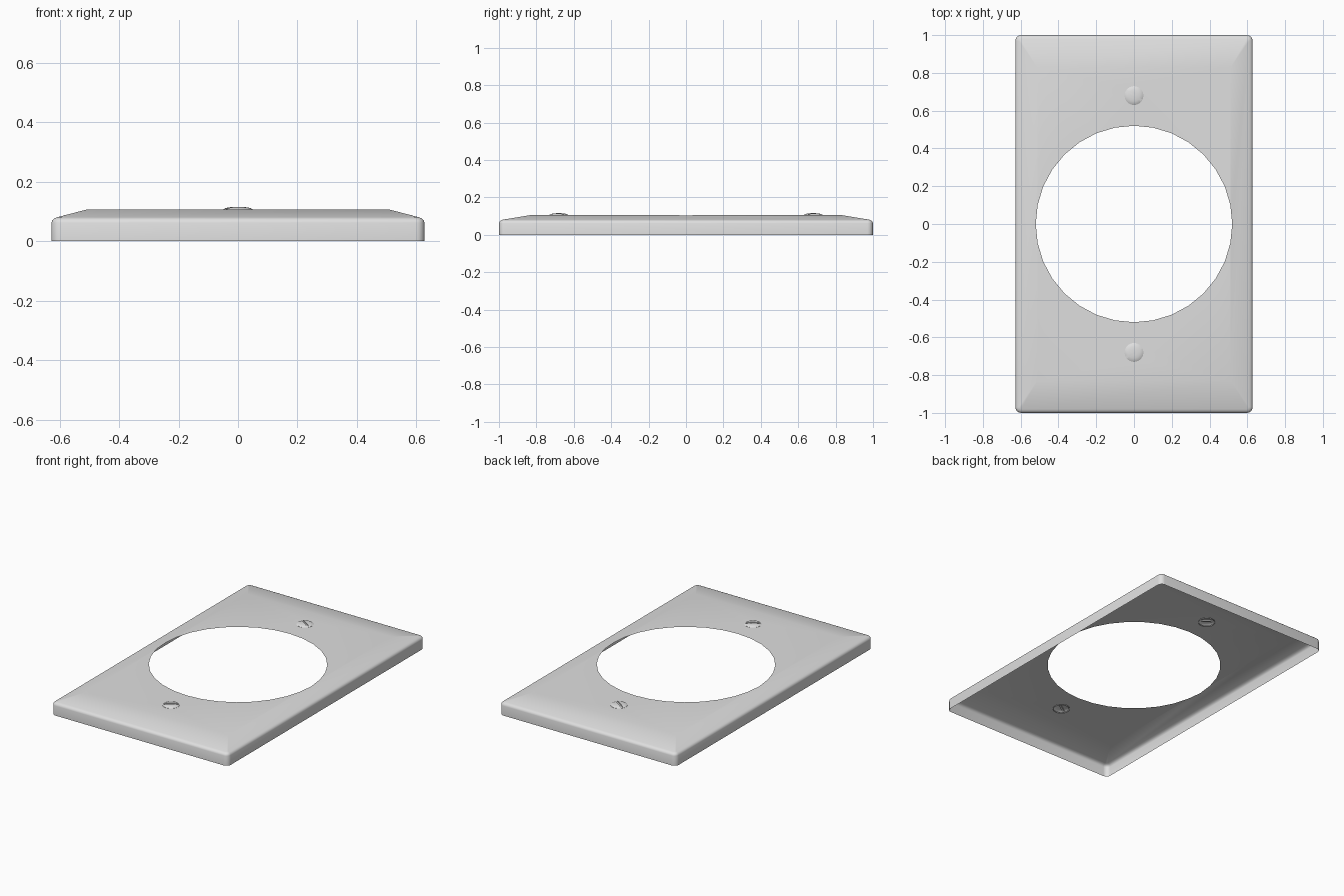
import bpy, bmesh, math
from mathutils import Matrix

if "Cube" in bpy.data.objects:
    bpy.data.objects.remove(bpy.data.objects["Cube"])

metal = bpy.data.materials.new("light_grey")
metal.diffuse_color = (0.74, 0.74, 0.74, 1)
metal.use_nodes = True
metal.node_tree.nodes["Principled BSDF"].inputs["Base Color"].default_value = metal.diffuse_color


def make_object(name, bm):
    bmesh.ops.recalc_face_normals(bm, faces=bm.faces)
    mesh = bpy.data.meshes.new(name)
    bm.to_mesh(mesh)
    bm.free()
    mesh.materials.append(metal)
    obj = bpy.data.objects.new(name, mesh)
    bpy.context.collection.objects.link(obj)
    return obj


def loft(name, rings):
    """Closed solid through a stack of equal-length rings."""
    bm = bmesh.new()
    loops = [[bm.verts.new(p) for p in ring] for ring in rings]
    for a, b in zip(loops, loops[1:]):
        for i in range(len(a)):
            j = (i + 1) % len(a)
            bm.faces.new((a[i], a[j], b[j], b[i]))
    bm.faces.new(loops[0][::-1])
    bm.faces.new(loops[-1])
    bmesh.ops.remove_doubles(bm, verts=bm.verts, dist=1e-5)
    return make_object(name, bm)


def rounded_rect(hx, hy, r, z, steps=4):
    pts = []
    for k, (sx, sy) in enumerate(((1, 1), (-1, 1), (-1, -1), (1, -1))):
        for i in range(steps + 1):
            a = math.pi / 2 * (k + i / steps)
            pts.append((sx * (hx - r) + r * math.cos(a),
                        sy * (hy - r) + r * math.sin(a), z))
    return pts


def circle(r, z, n, y=0):
    return [(r * math.cos(2 * math.pi * i / n),
             y + r * math.sin(2 * math.pi * i / n), z) for i in range(n)]


def cut(obj, cutter):
    mod = obj.modifiers.new("cut", 'BOOLEAN')
    mod.operation = 'DIFFERENCE'
    mod.solver = 'EXACT'
    mod.object = cutter
    bpy.context.view_layer.objects.active = obj
    bpy.ops.object.modifier_apply(modifier=mod.name)
    bpy.data.objects.remove(cutter)


def open_up(obj, unwanted):
    """Remove closing faces so only the thin sheet is left."""
    bm = bmesh.new()
    bm.from_mesh(obj.data)
    bm.normal_update()
    bmesh.ops.delete(bm, geom=[f for f in bm.faces if unwanted(f)], context='FACES')
    bm.to_mesh(obj.data)
    bm.free()


def smooth(obj):
    bpy.ops.object.select_all(action='DESELECT')
    obj.select_set(True)
    bpy.context.view_layer.objects.active = obj
    bpy.ops.object.shade_smooth_by_angle(angle=math.radians(35))


# Cover plate: upright rim, rounded shoulder, sloping border, flat centre
plate = loft("cover_plate", [
    rounded_rect(0.628, 1.0, 0.03, 0.0),
    rounded_rect(0.628, 1.0, 0.03, 0.062),
    rounded_rect(0.625, 0.997, 0.027, 0.071),
    rounded_rect(0.618, 0.99, 0.021, 0.077),
    rounded_rect(0.608, 0.98, 0.012, 0.081),
    rounded_rect(0.512, 0.83, 0.0, 0.106),
])

# Large round opening and the two screw holes
for y, r, n in ((0, 0.52, 32), (0.68, 0.045, 20), (-0.68, 0.045, 20)):
    cut(plate, loft("hole_cutter", [circle(r, -0.1, n, y), circle(r, 0.3, n, y)]))


def plate_waste(f):
    c = f.calc_center_median()
    hole_wall = abs(f.normal.z) < 0.1 and abs(c.x) < 0.58 and abs(c.y) < 0.9
    return f.normal.z < -0.9 or hole_wall


open_up(plate, plate_waste)
smooth(plate)

# Domed slotted screws
for name, s in (("upper_screw", 1), ("lower_screw", -1)):
    y = 0.68 * s
    screw = loft(name, [circle(r, z, 24, y) for r, z in
                        ((0.05, 0.101), (0.05, 0.107), (0.043, 0.111),
                         (0.031, 0.114), (0.015, 0.1155))])
    bm = bmesh.new()
    bmesh.ops.create_cube(bm, size=1, matrix=Matrix.Translation((0, y, 0.118))
                          @ Matrix.Rotation(math.radians(-33 * s), 4, 'Z')
                          @ Matrix.Diagonal((0.2, 0.012, 0.02, 1)))
    cut(screw, make_object("slot_cutter", bm))
    open_up(screw, lambda f: f.normal.z < -0.9)
    smooth(screw)
